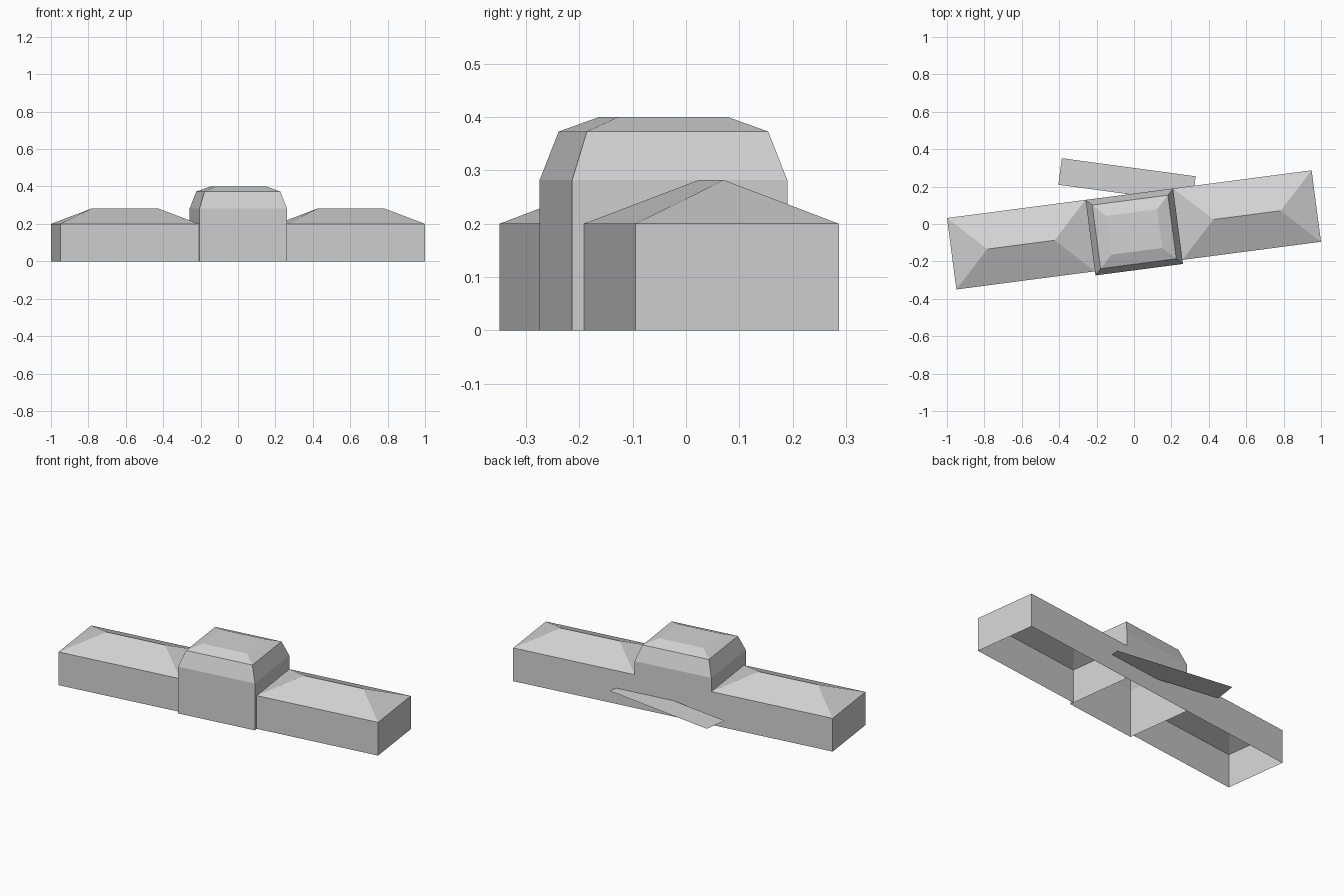
import bpy
import bmesh
import math
from mathutils import Matrix

cube = bpy.data.objects.get("Cube")
if cube:
    bpy.data.objects.remove(cube, do_unlink=True)

grey = bpy.data.materials.new("light grey")
grey.use_nodes = True
grey.diffuse_color = (0.65, 0.65, 0.65, 1)
grey.node_tree.nodes["Principled BSDF"].inputs["Base Color"].default_value = grey.diffuse_color

# The whole building is turned slightly about the vertical
TURN = Matrix.Translation((0, -0.0315, 0)) @ Matrix.Rotation(math.radians(7.45), 4, "Z")
HALF_LENGTH, HALF_DEPTH, HALF_TOWER = 0.983, 0.1926, 0.236
EAVE, RIDGE = 0.20, 0.282


def stack(name, x0, x1, y0, y1, levels, placement, cap=True, skip=None):
    """Open-bottomed block: rectangles at (height, inset) joined level by level."""
    bm = bmesh.new()
    rings = []
    for z, d in levels:
        corners = [(x0 + d, y0 + d), (x1 - d, y0 + d), (x1 - d, y1 - d), (x0 + d, y1 - d)]
        rings.append([bm.verts.new((x, y, z)) for x, y in corners])
    for level, (low, high) in enumerate(zip(rings, rings[1:])):
        for i in range(4):
            if level == 0 and i == skip:
                continue
            j = (i + 1) % 4
            bm.faces.new((low[i], low[j], high[j], high[i]))
    if cap:
        bm.faces.new(rings[-1])
    # Merge the points that meet along a ridge
    bmesh.ops.remove_doubles(bm, verts=bm.verts[:], dist=0.0005)
    bm.transform(placement)
    mesh = bpy.data.meshes.new(name)
    bm.to_mesh(mesh)
    bm.free()
    mesh.materials.append(grey)
    bpy.context.collection.objects.link(bpy.data.objects.new(name, mesh))


# Side wings with hipped roofs, open where they meet the tower
hip = [(0, 0), (EAVE, 0), (RIDGE, HALF_DEPTH)]
stack("right_wing", -HALF_LENGTH, -HALF_TOWER, -HALF_DEPTH, HALF_DEPTH, hip, TURN, False, 1)
stack("left_wing", HALF_TOWER, HALF_LENGTH, -HALF_DEPTH, HALF_DEPTH, hip, TURN, False, 3)

# Central tower with a two-slope roof, stepping forward of the wings
mansard = [(0, 0), (RIDGE, 0), (0.373, 0.032), (0.40, 0.099)]
stack("central_tower", -HALF_TOWER, HALF_TOWER, -0.2145, HALF_DEPTH, mansard, TURN)

# Thin canopy running into the rear wall
canopy_turn = Matrix.Translation((-0.0375, 0.2325, 0)) @ Matrix.Rotation(math.radians(-7.7), 4, "Z")
stack("rear_canopy", -0.361, 0.361, -0.0715, 0.0715, [(0.095, 0)], canopy_turn)
